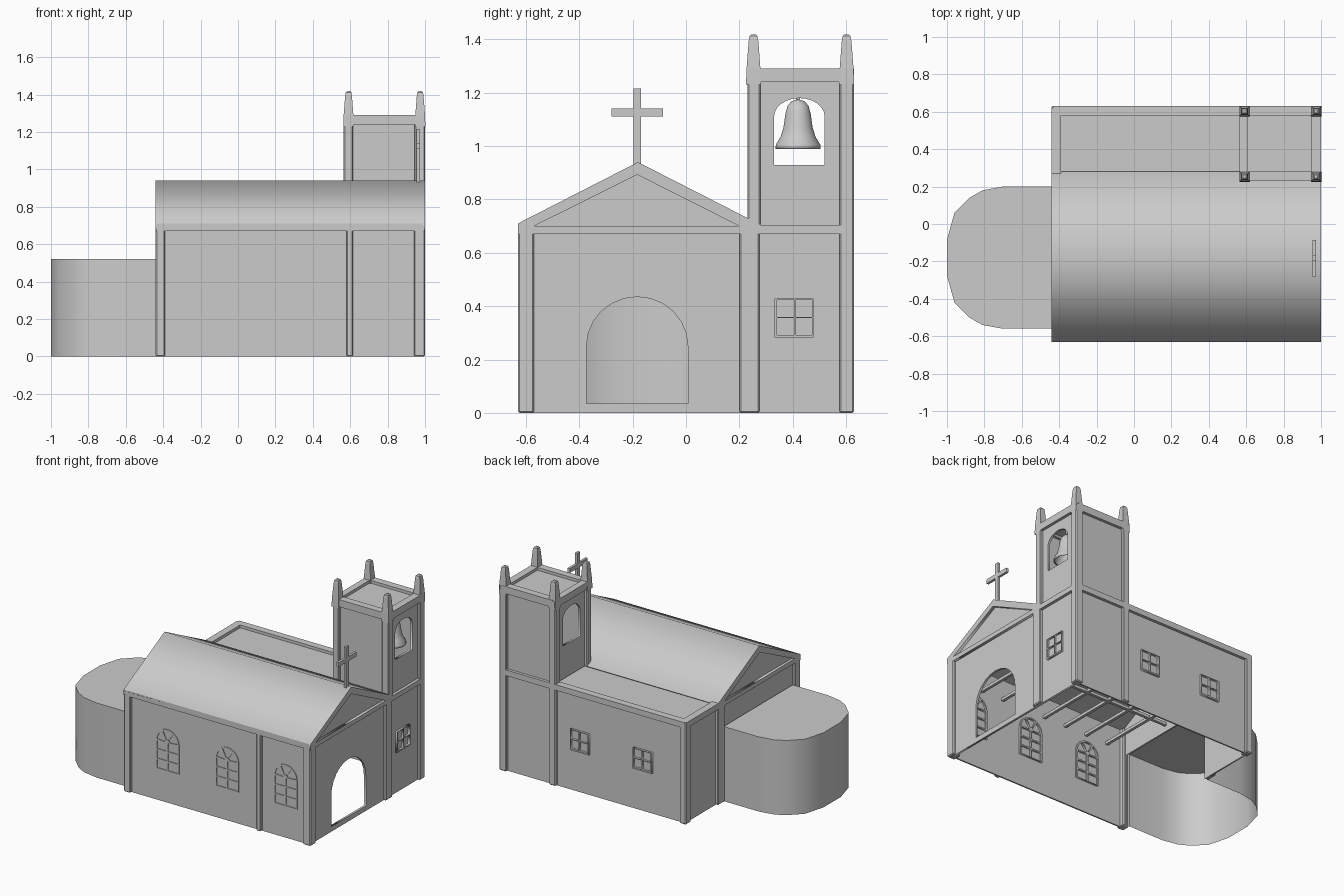
import bpy, bmesh, math
from mathutils import Matrix, Vector

if "Cube" in bpy.data.objects:
    bpy.data.objects.remove(bpy.data.objects["Cube"])

stone = bpy.data.materials.new("stone_grey")
stone.use_nodes = True
GREY = (0.6, 0.6, 0.6, 1)
stone.diffuse_color = GREY
stone.node_tree.nodes["Principled BSDF"].inputs["Base Color"].default_value = GREY


def add(name, mesh):
    ob = bpy.data.objects.new(name, mesh)
    bpy.context.scene.collection.objects.link(ob)
    mesh.materials.clear()
    mesh.materials.append(stone)
    return ob


def from_bmesh(name, bm):
    bmesh.ops.recalc_face_normals(bm, faces=bm.faces)
    mesh = bpy.data.meshes.new(name)
    bm.to_mesh(mesh)
    bm.free()
    return add(name, mesh)


def box(name, x, y, z, bevel=0):
    bm = bmesh.new()
    bmesh.ops.create_cube(bm, size=1)
    for v in bm.verts:
        v.co = [a + (b - a) * (c + 0.5) for (a, b), c in zip((x, y, z), v.co)]
    ob = from_bmesh(name, bm)
    if bevel:
        ob.modifiers.new("soft_edge", 'BEVEL').width = bevel
    return ob


def plate(name, loops, axis, lo, hi):
    """Flat plate with holes: first loop is the outline; spans lo..hi along axis."""
    cu = bpy.data.curves.new(name, 'CURVE')
    cu.dimensions, cu.fill_mode, cu.extrude = '2D', 'BOTH', (hi - lo) / 2
    for loop in loops:
        sp = cu.splines.new('POLY')
        sp.points.add(len(loop) - 1)
        for p, (u, v) in zip(sp.points, loop):
            p.co = (u, v, 0, 1)
        sp.use_cyclic_u = True
    tmp = bpy.data.objects.new(name + "_outline", cu)
    bpy.context.scene.collection.objects.link(tmp)
    dg = bpy.context.evaluated_depsgraph_get()
    mesh = bpy.data.meshes.new_from_object(tmp.evaluated_get(dg))
    bpy.data.objects.remove(tmp)
    mid = (lo + hi) / 2
    if axis == 'x':
        m = Matrix(((0, 0, 1, mid), (1, 0, 0, 0), (0, 1, 0, 0), (0, 0, 0, 1)))
    else:
        m = Matrix(((1, 0, 0, 0), (0, 0, -1, mid), (0, 1, 0, 0), (0, 0, 0, 1)))
    mesh.transform(m)
    return add(name, mesh)


def lathe(name, profile, segs, x, y, smooth=False):
    bm = bmesh.new()
    rings = []
    for r, z in profile:
        rings.append([bm.verts.new((x + r * math.cos(a), y + r * math.sin(a), z))
                      for a in [math.tau * (i + 0.5) / segs for i in range(segs)]])
    for a, b in zip(rings, rings[1:]):
        for i in range(segs):
            j = (i + 1) % segs
            bm.faces.new((a[i], a[j], b[j], b[i]))
    bm.faces.new(rings[-1])
    ob = from_bmesh(name, bm)
    if smooth:
        ob.data.shade_smooth()
    return ob


def rect(u0, u1, v0, v1):
    return [(u0, v0), (u1, v0), (u1, v1), (u0, v1)]


def arch(c, r, v0, spring, rise, n=12):
    arc = [(c + r * math.cos(math.pi * i / n), spring + rise * math.sin(math.pi * i / n))
           for i in range(n + 1)]
    return [(c - r, v0), (c + r, v0)] + arc


def square_window(name, c, axis, lo, hi):
    s, b, z = 0.073, 0.005, 0.355
    panes = [rect(c + u, c + u + s - 2 * b, z + v, z + v + s - 2 * b)
             for u in (b - s + b, b) for v in (b - s + b, b)]
    plate(name, [rect(c - s, c + s, z - s, z + s)] + panes, axis, lo, hi)


def arched_window(name, c, lo, hi):
    r, b, z0, spring = 0.09, 0.005, 0.22, 0.42
    row = (spring - z0) / 3
    loops = [arch(c, r, z0, spring, r)]
    for i in range(3):
        for side in (-1, 1):
            u = sorted((c + side * b, c + side * (r - 2 * b)))
            loops.append(rect(*u, z0 + i * row + b, z0 + (i + 1) * row - b))
    for k in range(3):  # fan light
        a0, a1 = math.radians(60 * k + 5), math.radians(60 * k + 55)
        outer = [a0 + (a1 - a0) * t / 4 for t in range(5)]
        loops.append([(c + 0.08 * math.cos(a), spring + 0.08 * math.sin(a)) for a in outer] +
                     [(c + 0.02 * math.cos(a), spring + 0.02 * math.sin(a)) for a in (a1, a0)])
    plate(name, loops, 'y', lo, hi)


# Walls, set back behind the raised frames
door = arch(-0.183, 0.19, 0.035, 0.25, 0.185)
belfry = arch(0.425, 0.095, 0.93, 1.11, 0.07)
plate("front_wall", [[(-0.62, 0), (0.62, 0), (0.62, 1.27), (0.24, 1.27), (0.24, 0.71),
                      (-0.18, 0.925), (-0.62, 0.7)], door, belfry], 'x', 0.965, 0.98)
plate("back_wall", [[(-0.62, 0), (-0.56, 0), (-0.56, 0.51), (0.2, 0.51), (0.2, 0), (0.62, 0),
                     (0.62, 0.7), (0.26, 0.7), (-0.18, 0.925), (-0.62, 0.7)]], 'x', -0.42, -0.41)
box("right_wall", (-0.43, 0.98), (-0.61, -0.6), (0, 0.7))
box("left_wall", (-0.43, 0.98), (0.6, 0.61), (0, 0.7))
box("tower_left_wall", (0.58, 0.98), (0.6, 0.61), (0.69, 1.27))
box("tower_right_wall", (0.58, 0.98), (0.25, 0.26), (0.7, 1.27))
plate("tower_back_wall", [rect(0.24, 0.62, 0.7, 1.27), belfry], 'x', 0.585, 0.6)
box("tower_roof", (0.58, 0.98), (0.24, 0.62), (1.255, 1.27))

# Corner posts and pilasters
posts = {
    "back_right_post": ((-0.44, -0.39), (-0.63, -0.57), (0, 0.705)),
    "front_right_post": ((0.94, 1), (-0.63, -0.57), (0, 0.705)),
    "right_pilaster": ((0.58, 0.615), (-0.63, -0.605), (0, 0.69)),
    "back_left_post": ((-0.44, -0.39), (0.575, 0.63), (0, 0.71)),
    "front_left_post": ((0.945, 1), (0.575, 0.63), (0, 1.29)),
    "left_pilaster": ((0.565, 0.615), (0.6, 0.63), (0, 0.71)),
    "front_pilaster": ((0.97, 1), (0.2, 0.275), (0, 0.71)),
    "back_pilaster": ((-0.44, -0.415), (0.2, 0.275), (0, 0.71)),
    "tower_back_left_post": ((0.565, 0.615), (0.575, 0.63), (0.7, 1.29)),
    "tower_front_right_post": ((0.945, 1), (0.23, 0.28), (0.7, 1.29)),
    "tower_back_right_post": ((0.565, 0.615), (0.23, 0.28), (0.7, 1.29)),
}
for name, dims in posts.items():
    box(name, *dims, bevel=0.006)

# Horizontal rails
rails = {
    "right_eave_rail": ((-0.435, 0.99), (-0.63, -0.605), (0.67, 0.71)),
    "left_eave_rail": ((-0.43, 0.99), (0.605, 0.63), (0.67, 0.71)),
    "front_rail": ((0.975, 1), (0.25, 0.62), (0.67, 0.705)),
    "back_rail": ((-0.44, -0.415), (0.25, 0.62), (0.67, 0.71)),
    "tower_front_rail": ((0.95, 1), (0.25, 0.61), (1.24, 1.29)),
    "tower_back_rail": ((0.565, 0.61), (0.25, 0.61), (1.24, 1.29)),
    "tower_right_rail": ((0.59, 0.98), (0.23, 0.28), (1.24, 1.29)),
    "tower_left_rail": ((0.59, 0.98), (0.58, 0.63), (1.24, 1.29)),
    "aisle_roof": ((-0.43, 0.6), (0.24, 0.62), (0.68, 0.69)),
    "aisle_roof_left_edge": ((-0.43, 0.58), (0.58, 0.63), (0.685, 0.71)),
    "aisle_roof_back_edge": ((-0.44, -0.39), (0.25, 0.62), (0.685, 0.71)),
}
for name, dims in rails.items():
    box(name, *dims)

# Gable frames and pitched roof
gable = [(-0.63, 0.67), (0.27, 0.67), (0.27, 0.71), (-0.18, 0.94), (-0.63, 0.71)]
panel = [(-0.57, 0.7), (0.2, 0.7), (-0.183, 0.893)]
plate("front_gable_frame", [gable, panel], 'x', 0.975, 1)
plate("back_gable_frame", [gable, panel], 'x', -0.44, -0.415)
plate("nave_roof", [[(-0.63, 0.71), (-0.63, 0.7), (-0.6, 0.7), (-0.18, 0.915), (0.24, 0.7),
                     (0.28, 0.7), (0.28, 0.705), (-0.18, 0.94)]], 'x', -0.44, 1)

# Apse: open-bottomed rounded shell
half = [(-0.43, 0.38), (-0.7, 0.38), (-0.81, 0.36), (-0.88, 0.32), (-0.96, 0.24), (-1, 0.095)]
outline = [(x, -0.18 + y) for x, y in half] + [(x, -0.18 - y) for x, y in reversed(half)]
bm = bmesh.new()
low, top = ([bm.verts.new((x, y, z)) for x, y in outline] for z in (0, 0.52))
for i in range(len(outline) - 1):
    bm.faces.new((low[i], low[i + 1], top[i + 1], top[i])).smooth = True
bm.faces.new(top)
for e in bm.edges:
    e.smooth = not (e.verts[0].co.z > 0.5 and e.verts[1].co.z > 0.5)
from_bmesh("apse", bm)

# Windows
for i, c in enumerate((-0.115, 0.345, 0.795)):
    arched_window(f"right_window_{i + 1}", c, -0.615, -0.588)
for i, c in enumerate((-0.1, 0.385)):
    square_window(f"left_window_{i + 1}", c, 'y', 0.592, 0.625)
square_window("front_window", 0.405, 'x', 0.955, 0.993)

# Tower pinnacles
r2 = math.sqrt(2)
for x in (0.591, 0.974):
    for y in (0.253, 0.602):
        lathe("pinnacle", [(0.028 * r2, 1.23), (0.026 * r2, 1.29), (0.018 * r2, 1.395),
                           (0.015 * r2, 1.412), (0.008 * r2, 1.419)], 4, x, y)

# Bell with its hanger
lathe("bell", [(0.075, 0.99), (0.085, 0.99), (0.084, 1.005), (0.066, 1.035), (0.055, 1.07),
               (0.048, 1.12), (0.04, 1.15), (0.025, 1.168), (0.004, 1.175)], 24, 0.9, 0.42, True)
box("bell_hanger", (0.893, 0.907), (0.413, 0.427), (1.165, 1.26))

# Roof cross
box("cross_upright", (0.955, 0.972), (-0.197, -0.168), (0.92, 1.215))
box("cross_arm", (0.955, 0.972), (-0.28, -0.086), (1.11, 1.14))

# Interior tie beams
box("ridge_beam", (-0.42, 0.97), (-0.19, -0.17), (0.55, 0.57))
for i in range(7):
    x = -0.28 + 0.17 * i
    box("tie_beam", (x - 0.01, x + 0.01), (-0.6, 0.24), (0.55, 0.57))
